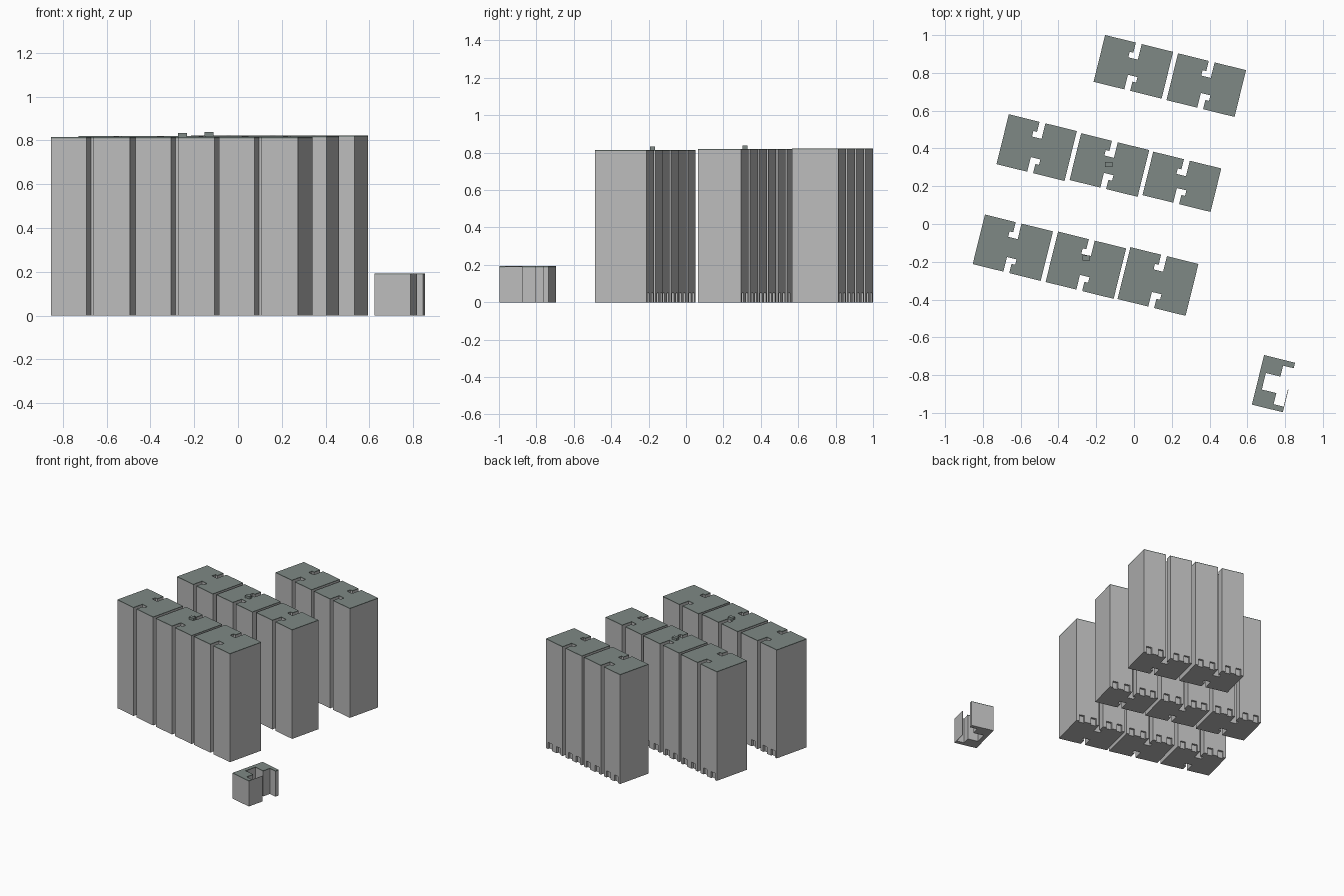
import bpy, bmesh
from math import radians
from mathutils import Matrix

cube = bpy.data.objects.get("Cube")
if cube:
    bpy.data.objects.remove(cube, do_unlink=True)


def material(name, color):
    m = bpy.data.materials.new(name)
    m.use_nodes = True
    m.diffuse_color = color
    m.node_tree.nodes["Principled BSDF"].inputs["Base Color"].default_value = color
    return m


WALL = material("wall grey", (0.5, 0.5, 0.5, 1))
ROOF = material("roof grey green", (0.21, 0.25, 0.235, 1))
TURN = radians(-13.9)
SLAB = 0.006


def placed(x, y):
    return Matrix.Translation((x, y, 0)) @ Matrix.Rotation(TURN, 4, "Z")


def prism(name, outline, z0, z1, matrix, mat):
    """Extrude a flat outline between two heights."""
    bm = bmesh.new()
    base = bm.faces.new([bm.verts.new((u, v, z0)) for u, v in outline])
    top = bmesh.ops.extrude_face_region(bm, geom=[base])["geom"]
    verts = [g for g in top if isinstance(g, bmesh.types.BMVert)]
    bmesh.ops.translate(bm, verts=verts, vec=(0, 0, z1 - z0))
    bmesh.ops.recalc_face_normals(bm, faces=bm.faces)
    mesh = bpy.data.meshes.new(name)
    bm.to_mesh(mesh)
    bm.free()
    obj = bpy.data.objects.new(name, mesh)
    obj.matrix_world = matrix
    mesh.materials.append(mat)
    bpy.context.collection.objects.link(obj)
    return obj


def rect(u0, u1, v0, v1):
    return [(u0, v0), (u1, v0), (u1, v1), (u0, v1)]


def building(name, outline, height, matrix):
    """Walls with a thin roof slab on top."""
    prism(name + "_roof", outline, height - SLAB, height, matrix, ROOF)
    return prism(name + "_walls", outline, 0, height - SLAB, matrix, WALL)


def tower_outline(w, d):
    """Two slabs joined by a core between stepped slots."""
    a, b, jog = w / 2 - 0.018, w / 2 + 0.014, 0.02
    return [(0, 0), (a, 0), (a, 0.08), (b + jog, 0.08), (b + jog, 0.05), (b, 0.05),
            (b, 0), (w, 0), (w, d), (b, d), (b, d - 0.085), (a - jog, d - 0.085),
            (a - jog, d - 0.055), (a, d - 0.055), (a, d), (0, d)]


# Tower rows: height, then (x, y, depth) of every tower's front left corner
WIDTH = 0.371
rows = {
    "back": (0.822, [(-0.214, 0.753, 0.255), (0.172, 0.656, 0.255)]),
    "middle": (0.82, [(-0.728, 0.317, 0.272), (-0.341, 0.233, 0.255), (0.045, 0.153, 0.237)]),
    "front": (0.815, [(-0.854, -0.212, 0.27), (-0.468, -0.307, 0.275), (-0.087, -0.397, 0.283)]),
}
for row, (height, towers) in rows.items():
    for i, (x, y, depth) in enumerate(towers, 1):
        place = placed(x, y)
        walls = building(f"{row}_tower_{i}", tower_outline(WIDTH, depth), height, place)
        # Low entrances along the back
        for k, u in enumerate((0.02, 0.1, 0.22, 0.31), 1):
            cutter = prism(f"{row}_entrance_cutter_{i}_{k}",
                           rect(u, u + 0.04, depth - 0.015, depth + 0.02),
                           -0.02, 0.05, place, WALL)
            cutter.hide_render = True
            cutter.hide_set(True)
            cut = walls.modifiers.new("entrance", "BOOLEAN")
            cut.operation = "DIFFERENCE"
            cut.solver = "EXACT"
            cut.object = cutter

# Rooftop plant boxes
for name, x, y, z in (("middle", -0.153, 0.307, 0.818), ("front", -0.273, -0.188, 0.813)):
    prism(name + "_roof_box", rect(0, 0.04, 0, 0.027), z, z + 0.02,
          Matrix.Translation((x, y - 0.005, 0)), ROOF)

# Low courtyard building, symmetrical about its middle
half = [(0, 0), (0.169, 0), (0.169, 0.03), (0.111, 0.03), (0.111, 0.09), (0.032, 0.09)]
outline = half + [(u, 0.27 - v) for u, v in reversed(half)]
place = placed(0.624, -0.956)
building("courtyard_block", outline, 0.193, place)
prism("courtyard_screen_wall", rect(0.166, 0.169, 0.03, 0.125), 0, 0.192, place, WALL)
